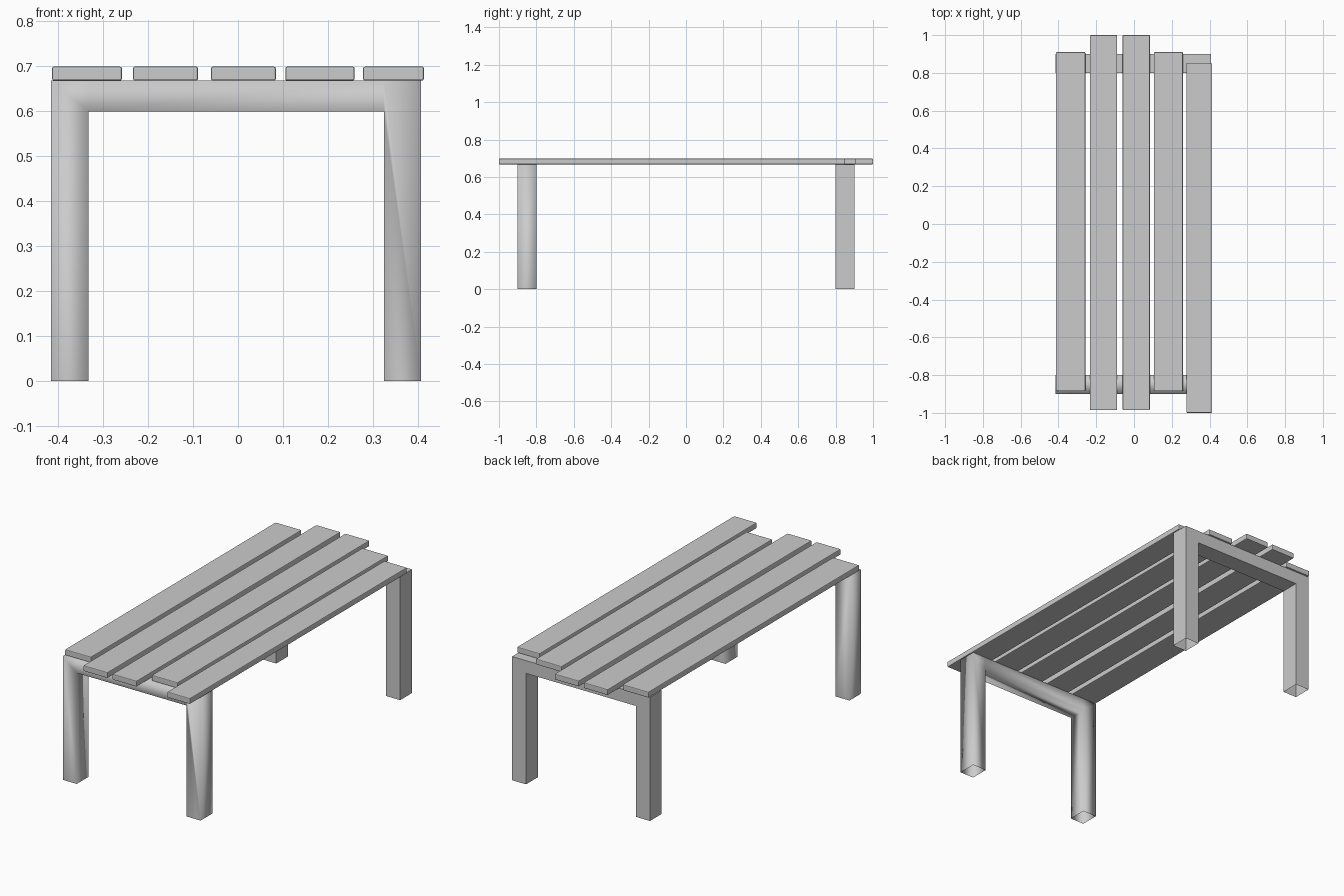
import bpy, bmesh

if "Cube" in bpy.data.objects:
    bpy.data.objects.remove(bpy.data.objects["Cube"])

X0, X1 = -0.415, 0.407      # outer frame sides
LEG, TOP, UNDER = 0.083, 0.667, 0.598


def finish(name, bm):
    bmesh.ops.recalc_face_normals(bm, faces=bm.faces)
    me = bpy.data.meshes.new(name)
    bm.to_mesh(me)
    bm.free()
    ob = bpy.data.objects.new(name, me)
    bpy.context.collection.objects.link(ob)
    return ob


# U-shaped end frame: profile quads extruded in depth, feet left open
def end_frame(name, y0, y1, smooth):
    bm = bmesh.new()
    xa, xb = X0 + LEG, X1 - LEG
    outline = [(X0, 0), (xa, 0), (xa, UNDER), (xb, UNDER),
               (xb, 0), (X1, 0), (X1, TOP), (xb, TOP), (xa, TOP), (X0, TOP)]
    v = [bm.verts.new((x, y0, z)) for x, z in outline]
    faces = [bm.faces.new([v[i] for i in q]) for q in
             ((0, 1, 2, 8, 9), (2, 3, 7, 8), (3, 4, 5, 6, 7))]
    res = bmesh.ops.extrude_face_region(bm, geom=faces, use_keep_orig=True)
    moved = [g for g in res["geom"] if isinstance(g, bmesh.types.BMVert)]
    bmesh.ops.translate(bm, verts=moved, vec=(0, y1 - y0, 0))
    bm.faces.ensure_lookup_table()
    feet = [f for f in bm.faces if all(p.co.z < 1e-5 for p in f.verts)]
    bmesh.ops.delete(bm, geom=feet, context='FACES_ONLY')
    for f in bm.faces:
        f.smooth = smooth
    return finish(name, bm)


end_frame("front_leg_frame", -0.9, -0.8, True)
end_frame("back_leg_frame", 0.8, 0.9, False)


# Tabletop slat: box with slightly eased edges
def slat(name, x0, x1, y0, y1, z0=0.667, z1=0.698):
    bm = bmesh.new()
    bmesh.ops.create_cube(bm, size=1)
    for p in bm.verts:
        p.co = ((x0 + x1) / 2 + p.co.x * (x1 - x0),
                (y0 + y1) / 2 + p.co.y * (y1 - y0),
                (z0 + z1) / 2 + p.co.z * (z1 - z0))
    ob = finish(name, bm)
    bev = ob.modifiers.new("eased_edges", 'BEVEL')
    bev.width = 0.004
    bev.segments = 2


# Five loose slats of differing width and offset
slats = [(-0.413, -0.258, -0.885, 0.91),
         (-0.233, -0.089, -0.985, 1.0),
         (-0.060, 0.084, -0.985, 1.0),
         (0.105, 0.259, -0.885, 0.91),
         (0.278, 0.413, -1.0, 0.85)]
for i, s in enumerate(slats):
    slat(f"top_slat_{i + 1}", *s)
